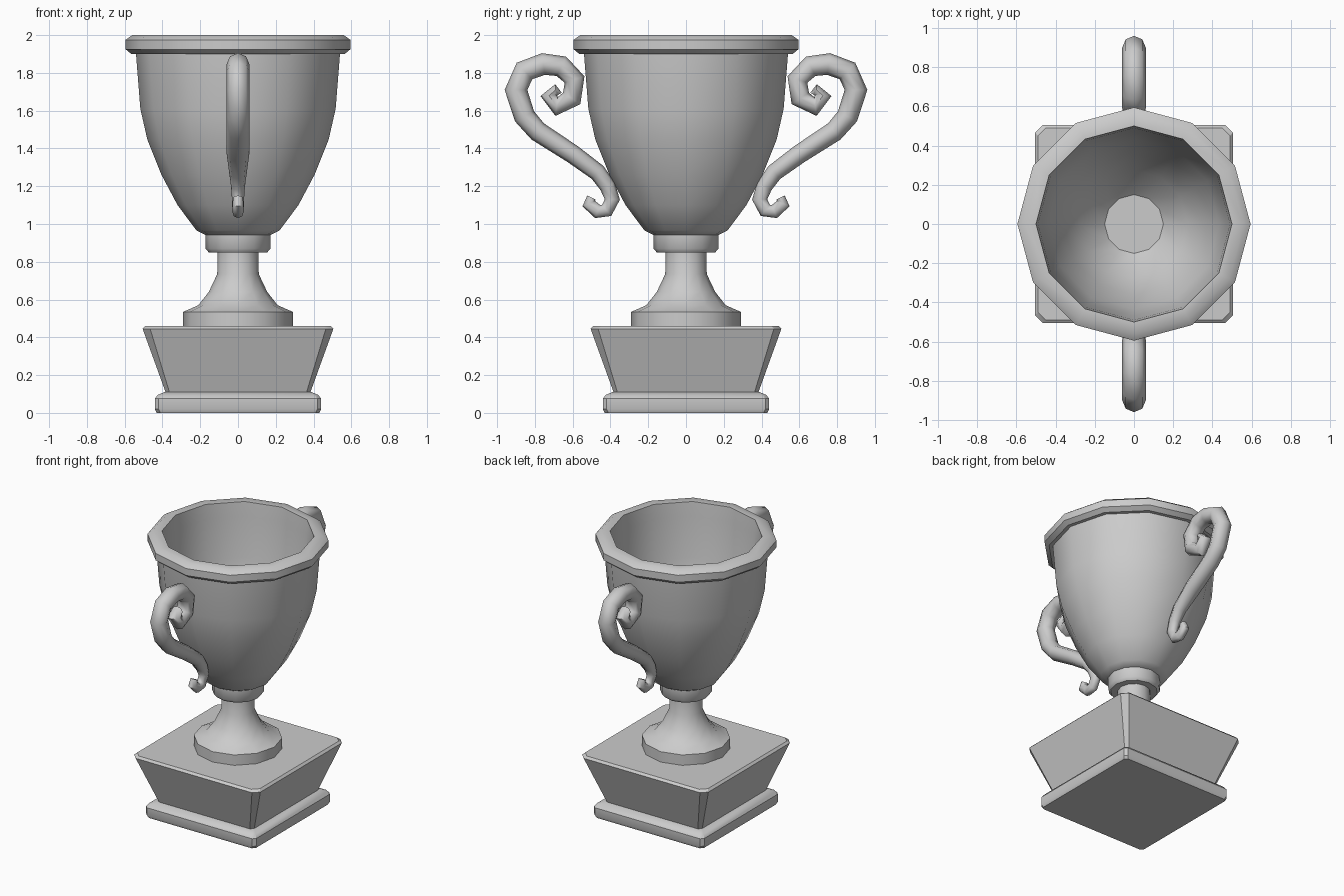
import bpy, bmesh
from math import cos, sin, pi, radians
from mathutils import Vector

if "Cube" in bpy.data.objects:
    bpy.data.objects.remove(bpy.data.objects["Cube"])

metal = bpy.data.materials.new("plain_grey")
metal.use_nodes = True
metal.diffuse_color = (0.6, 0.6, 0.6, 1)
metal.node_tree.nodes["Principled BSDF"].inputs["Base Color"].default_value = (0.6, 0.6, 0.6, 1)


def skin_rings(name, rings, angle=40):
    """Bridge a list of equal rings of points, cap both ends and shade."""
    bm = bmesh.new()
    loops = [[bm.verts.new(p) for p in ring] for ring in rings]
    n = len(loops[0])
    for a, b in zip(loops, loops[1:]):
        for i in range(n):
            j = (i + 1) % n
            bm.faces.new((a[i], a[j], b[j], b[i]))
    bm.faces.new(loops[0][::-1])
    bm.faces.new(loops[-1])
    bmesh.ops.recalc_face_normals(bm, faces=bm.faces)
    mesh = bpy.data.meshes.new(name)
    bm.to_mesh(mesh)
    bm.free()
    mesh.materials.append(metal)
    obj = bpy.data.objects.new(name, mesh)
    bpy.context.collection.objects.link(obj)
    bpy.ops.object.select_all(action="DESELECT")
    bpy.context.view_layer.objects.active = obj
    obj.select_set(True)
    bpy.ops.object.shade_smooth_by_angle(angle=radians(angle))
    return obj


def lathe(name, profile, sides=12):
    turn = [2 * pi * i / sides for i in range(sides)]
    return skin_rings(name, [[(r * cos(t), r * sin(t), z) for t in turn] for r, z in profile])


def square_block(name, profile):
    """Stack of squares with cut corners: (half width, corner cut, z)."""
    rings = []
    for h, c, z in profile:
        k = h - c
        rings.append([(h, -k, z), (h, k, z), (k, h, z), (-k, h, z),
                      (-h, k, z), (-h, -k, z), (-k, -h, z), (k, -h, z)])
    return skin_rings(name, rings, 30)


def scroll(name, path, side, sides=8):
    """Tapered tube along (y, z, radius, half width) points."""
    pts = [Vector((0, p[0] * side, p[1])) for p in path]
    rings = []
    for i, (p, row) in enumerate(zip(pts, path)):
        tangent = (pts[min(i + 1, len(pts) - 1)] - pts[max(i - 1, 0)]).normalized()
        normal = tangent.cross(Vector((1, 0, 0)))
        rings.append([p + normal * row[2] * cos(t) + Vector((row[3] * sin(t), 0, 0))
                      for t in (2 * pi * k / sides for k in range(sides))])
    return skin_rings(name, rings, 60)


# Square base
square_block("plinth", [(0.43, 0.02, 0), (0.44, 0.02, 0.02), (0.44, 0.02, 0.075),
                        (0.425, 0.02, 0.095), (0.39, 0.02, 0.11)])
square_block("pedestal", [(0.38, 0.02, 0.10), (0.505, 0.04, 0.445), (0.49, 0.04, 0.46)])

# Turned stem and collar
lathe("foot", [(0.29, 0.455), (0.29, 0.535), (0.21, 0.57), (0.155, 0.64),
               (0.11, 0.735), (0.108, 0.87)])
lathe("collar", [(0.155, 0.85), (0.172, 0.87), (0.172, 0.95)])

# Hollow bowl, outside up to the rim and back down inside
lathe("cup", [(0.17, 0.94), (0.22, 0.966), (0.32, 1.10), (0.405, 1.26), (0.48, 1.447),
              (0.517, 1.61), (0.54, 1.9), (0.565, 1.9), (0.595, 1.925), (0.595, 1.975),
              (0.56, 2.0), (0.50, 2.0), (0.49, 1.9), (0.47, 1.61), (0.435, 1.447),
              (0.36, 1.26), (0.275, 1.10), (0.15, 0.98)])

# Scrolled handles, one at the front and one at the back
handle_path = [
    (0.675, 1.685, 0.02, 0.02), (0.69, 1.71, 0.03, 0.04), (0.725, 1.68, 0.045, 0.05),
    (0.685, 1.622, 0.05, 0.055), (0.605, 1.665, 0.055, 0.06), (0.59, 1.765, 0.055, 0.06),
    (0.66, 1.835, 0.057, 0.06), (0.755, 1.847, 0.058, 0.06), (0.855, 1.81, 0.06, 0.06),
    (0.9, 1.71, 0.06, 0.06), (0.855, 1.57, 0.057, 0.06), (0.785, 1.49, 0.054, 0.06),
    (0.6, 1.37, 0.05, 0.06), (0.468, 1.273, 0.046, 0.047), (0.415, 1.2, 0.043, 0.037),
    (0.39, 1.13, 0.04, 0.032), (0.42, 1.072, 0.038, 0.031), (0.468, 1.066, 0.037, 0.031),
    (0.515, 1.108, 0.036, 0.03), (0.5, 1.14, 0.025, 0.025)]
for name, side in (("front_handle", -1), ("back_handle", 1)):
    scroll(name, handle_path, side)
